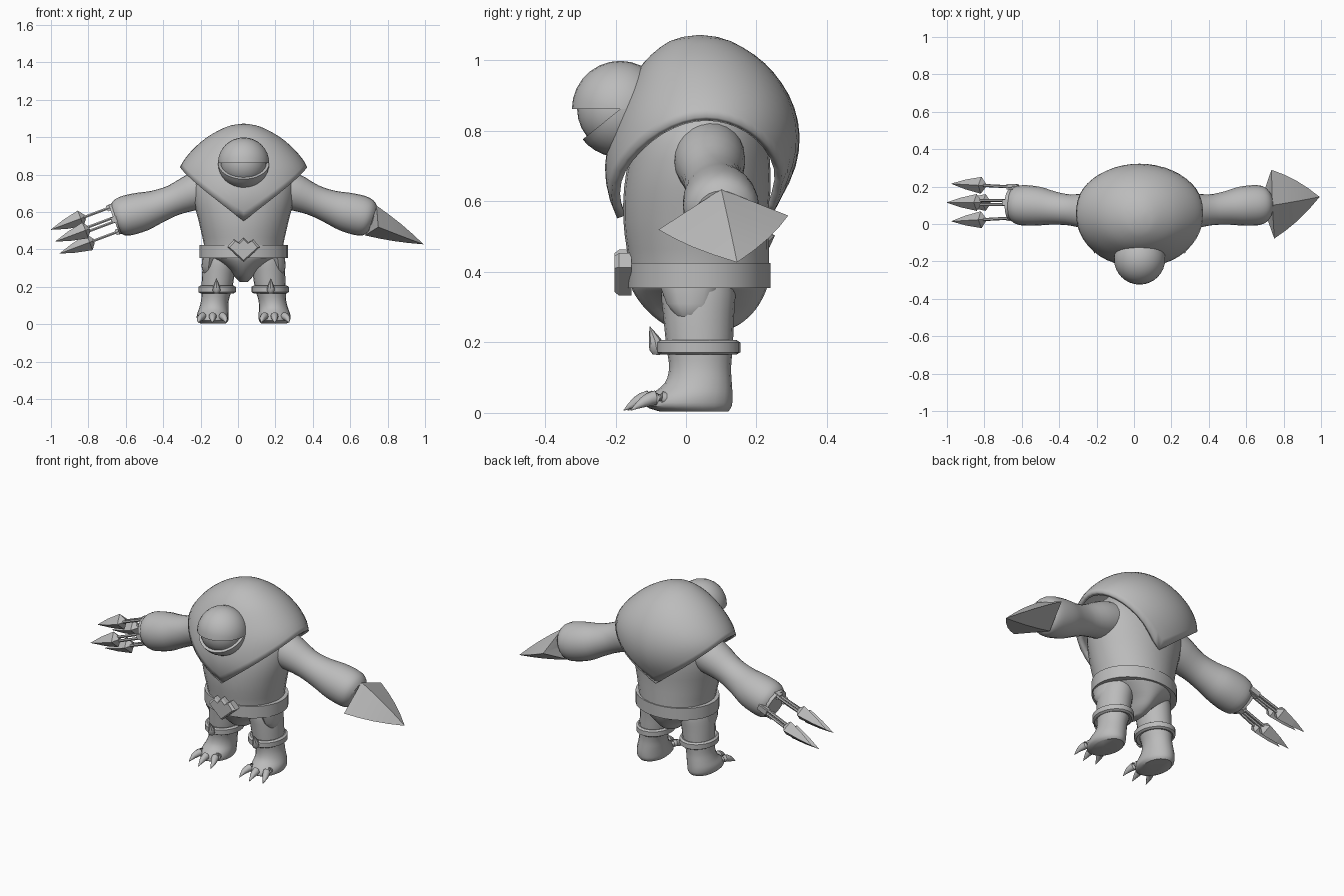
import bpy, bmesh, math
from mathutils import Vector

if "Cube" in bpy.data.objects:
    bpy.data.objects.remove(bpy.data.objects["Cube"])

CX = 0.03  # body centre line
grey = bpy.data.materials.new("plain_grey")
grey.diffuse_color = (0.5, 0.5, 0.5, 1)
grey.use_nodes = True
grey.node_tree.nodes["Principled BSDF"].inputs["Base Color"].default_value = grey.diffuse_color


def finish(name, bm, smooth=40):
    bmesh.ops.remove_doubles(bm, verts=bm.verts, dist=1e-5)
    bmesh.ops.recalc_face_normals(bm, faces=bm.faces)
    me = bpy.data.meshes.new(name)
    bm.to_mesh(me)
    bm.free()
    me.materials.append(grey)
    ob = bpy.data.objects.new(name, me)
    bpy.context.collection.objects.link(ob)
    if smooth:
        bpy.ops.object.select_all(action='DESELECT')
        ob.select_set(True)
        bpy.context.view_layer.objects.active = ob
        bpy.ops.object.shade_smooth_by_angle(angle=math.radians(smooth))
    return ob


def skin(name, rings, caps=True, smooth=40, closed=False):
    """Join equal-length rings of points into a surface."""
    bm = bmesh.new()
    vs = [[bm.verts.new(p) for p in r] for r in rings]
    pairs = list(zip(vs, vs[1:])) + ([(vs[-1], vs[0])] if closed else [])
    for a, b in pairs:
        for i in range(len(a)):
            j = (i + 1) % len(a)
            bm.faces.new((a[i], a[j], b[j], b[i]))
    if caps and not closed:
        bm.faces.new(vs[0])
        bm.faces.new(vs[-1])
    return finish(name, bm, smooth)


def refine(rows, n=3):
    """Catmull-Rom interpolation of rows of numbers."""
    out = []
    for i in range(len(rows) - 1):
        p = [rows[max(0, min(len(rows) - 1, i + k))] for k in (-1, 0, 1, 2)]
        for s in range(n):
            t = s / n
            out.append([b + 0.5 * t * (c - a + t * (2*a - 5*b + 4*c - d + t * (3*(b - c) + d - a)))
                        for a, b, c, d in zip(*p)])
    return out + [list(rows[-1])]


def oval(z, cx, hx, yf, yb, n=28):
    cy, hy = (yf + yb) / 2, (yb - yf) / 2
    return [(cx + hx * math.cos(2 * math.pi * i / n),
             cy + hy * math.sin(2 * math.pi * i / n), z) for i in range(n)]


def tube(name, rows, n=20, smooth=40, phase=0.0, up=Vector((0, 1, 0))):
    """Round loft along a path; rows are x, y, z, radius."""
    pts = [Vector(r[:3]) for r in rows]
    rings = []
    for i, r in enumerate(rows):
        d = (pts[min(i + 1, len(pts) - 1)] - pts[max(i - 1, 0)]).normalized()
        u = (up - d * up.dot(d)).normalized()
        v = d.cross(u)
        rings.append([pts[i] + r[3] * (u * math.cos(phase + 2 * math.pi * k / n)
                                       + v * math.sin(phase + 2 * math.pi * k / n)) for k in range(n)])
    return skin(name, rings, smooth=smooth)


# Torso and pelvis: z, half width, front y, back y
torso = [(.225, .02, .0, .09), (.25, .045, -.06, .15), (.29, .08, -.11, .195),
         (.335, .15, -.145, .222), (.37, .205, -.158, .233), (.43, .213, -.163, .235),
         (.55, .24, -.178, .235), (.68, .27, -.17, .24), (.8, .26, -.13, .22), (.92, .15, -.03, .13)]
skin("torso", [oval(z, CX, h, f, b) for z, h, f, b in refine(torso)])

# Hood: dome whose rim dips at front and back and arches over the shoulders
hood_table = refine([(1.073, .0, .04, .04), (1.058, .085, -.04, .12), (1.0, .195, -.115, .215),
                     (.92, .285, -.165, .282), (.84, .34, -.2, .315), (.76, .352, -.222, .322),
                     (.68, .345, -.23, .305), (.6, .32, -.215, .265), (.54, .29, -.19, .235)], 6)


def hood_at(z):
    for a, b in zip(hood_table, hood_table[1:]):
        if a[0] >= z >= b[0]:
            t = (a[0] - z) / (a[0] - b[0])
            return [p + (q - p) * t for p, q in zip(a, b)]
    return hood_table[-1]


N, M = 48, 16
rings = []
for k in range(M + 1):
    ring = []
    for i in range(N):
        a = 2 * math.pi * i / N
        rim = .552 + .288 * abs(math.cos(a)) ** 1.1
        z, h, f, b = hood_at(1.073 - (1.073 - rim) * (k / M) ** 1.6)
        ring.append((CX + h * math.cos(a), (f + b) / 2 + (b - f) / 2 * math.sin(a), z))
    rings.append(ring)
hood = skin("hood", rings, caps=False, smooth=50)
solid = hood.modifiers.new("thickness", 'SOLIDIFY')
solid.thickness, solid.offset = .025, -1

# Eye with upper and lower lids, wedges of a sphere hinged on the x axis
EYE = Vector((CX, -.187, .862))


def lune(name, r, a0, a1, n=14, m=16):
    bm = bmesh.new()
    rows = []
    for i in range(n + 1):
        a = math.radians(a0 + (a1 - a0) * i / n)
        rows.append([bm.verts.new(EYE + r * Vector((math.cos(math.pi * j / m),
                     -math.cos(a) * math.sin(math.pi * j / m),
                     math.sin(a) * math.sin(math.pi * j / m)))) for j in range(m + 1)])
    for p, q in zip(rows, rows[1:]):
        for j in range(m):
            bm.faces.new((p[j], p[j + 1], q[j + 1], q[j]))
    if a1 - a0 < 360:
        bm.faces.new(rows[0])
        bm.faces.new(rows[-1])
    return finish(name, bm)


lune("eyeball", .122, 0, 360, 28)
lune("upper_eyelid", .137, 0, 180)
lune("lower_eyelid", .137, -180, -39)

# Belt ring and stepped diamond buckle
skin("belt", [oval(z, CX, h, .037 - d, .037 + d, 32) for z, h, d in
              ((.355, .2, .17), (.355, .236, .203), (.425, .236, .203), (.425, .2, .17))], closed=True)
half = [(.0, .463), (.026, .437), (.052, .453), (.088, .413), (.0, .333)]
outline = half + [(-x, z) for x, z in half[3:0:-1]]
skin("buckle", [[(CX + x * s, y, .4 + (z - .4) * s) for x, z in outline]
                for y, s in ((-.155, 1), (-.19, 1), (-.203, .85))], smooth=0)

# Legs, side flaps, knee bands, knee spikes and toe claws
leg = [(.004, .163, .068, -.075, .12), (.02, .165, .083, -.115, .13), (.05, .165, .085, -.1, .132),
       (.085, .16, .078, -.06, .13), (.13, .153, .074, -.048, .128), (.19, .143, .082, -.056, .133),
       (.27, .135, .087, -.064, .136), (.34, .125, .09, -.07, .14), (.4, .12, .08, -.06, .13)]
flap = [(.262, .19, .012, -.01, .03), (.275, .19, .028, -.03, .06), (.31, .187, .038, -.055, .08),
        (.365, .18, .04, -.075, .1)]
band = [(.165, .088, .108), (.172, .1, .119), (.2, .1, .119), (.207, .088, .108), (.2, .07, .08), (.172, .07, .08)]
for s, side in ((-1, "left"), (1, "right")):
    skin(side + "_leg", [oval(z, CX + s * d, h, f, b, 20) for z, d, h, f, b in refine(leg)])
    skin(side + "_hip_flap", [oval(z, CX + s * d, h, f, b, 12) for z, d, h, f, b in flap])
    skin(side + "_knee_band", [oval(z, CX + s * .142, h, .035 - d, .035 + d, 24) for z, h, d in band],
         closed=True)
    x = CX + s * .145
    tube(side + "_knee_spike", [(x, -.085, .165, .01), (x, -.083, .18, .021), (x, -.088, .205, .018),
                                (x, -.103, .245, .001)], 8)
    for i, d in enumerate((.112, .165, .22)):
        x, y = CX + s * d, (.0, -.012, .008)[i]
        dx = s * (d - .16) * .25
        tube(f"{side}_toe_claw_{i + 1}", refine([(x, y - .06, .04, .016), (x, y - .095, .043, .021),
             (x + dx, y - .13, .03, .015), (x + dx * 1.5, y - .165, .007, .001)], 2), 10)

# Arms: distance from centre line, y, z, radius
arm = [(.17, .065, .735, .1), (.26, .068, .71, .1), (.37, .075, .665, .083), (.46, .085, .63, .089),
       (.54, .095, .603, .104), (.62, .1, .582, .108), (.665, .1, .57, .098), (.69, .1, .562, .072)]
for s, side in ((-1, "left"), (1, "right")):
    tube(side + "_arm", [(CX + s * d, y, z, r) for d, y, z, r in refine(arm)], 24)

# Left hand: four rods with spear tips, set in a diamond around the wrist
axis = Vector((-.935, 0, -.35))
perp = Vector((-.35, 0, .935))
wrist = Vector((-.63, .115, .572))


def spike_rows(start, direction, steps):
    return [tuple(start + direction * t) + (r,) for t, r in steps]


for i, (a, b) in enumerate(((1, 0), (0, 1), (-1, 0), (0, -1))):
    start = wrist + perp * a * .068 + Vector((0, b * .082, 0))
    aim = (axis + Vector((0, b * .05, 0))).normalized()
    tube(f"wrist_clasp_{i + 1}", spike_rows(start, aim, ((-.01, .022), (.05, .022))), 4, 0, math.pi / 4)
    for k in (-1, 1):
        off = Vector((0, .011 * k, 0)) if a else perp * .011 * k
        tube(f"claw_rod_{i + 1}_{'a' if k < 0 else 'b'}",
             spike_rows(start + off, aim, ((0, .008), (.2, .008))), 6)
    tube(f"claw_tip_{i + 1}", spike_rows(start, aim, ((.175, .012), (.2, .045), (.29, .026), (.37, .001))),
         4, 0)
tube("wrist_collar", spike_rows(wrist + Vector((0, -.012, 0)), axis, ((.0, .085), (.035, .085))), 16)

# Right hand: short neck and one broad four-sided blade
tube("blade_neck", [(.68, .105, .575, .04), (.735, .11, .545, .034)], 8)
tip = Vector((.993, .145, .427))
base = [Vector(p) for p in ((.74, .1, .635), (.735, .29, .56), (.678, .125, .475), (.75, -.078, .52))]
hub = Vector((.71, .11, .548))
rows = [[hub + (p - hub) * .15 for p in base], base]
for t, bulge in ((.25, 1.08), (.5, 1.17), (.75, 1.25), (.995, 1)):
    centre = hub.lerp(tip, t)
    rows.append([centre + (p - hub) * (1 - t) * bulge for p in base])
skin("hand_blade", rows, smooth=15)
